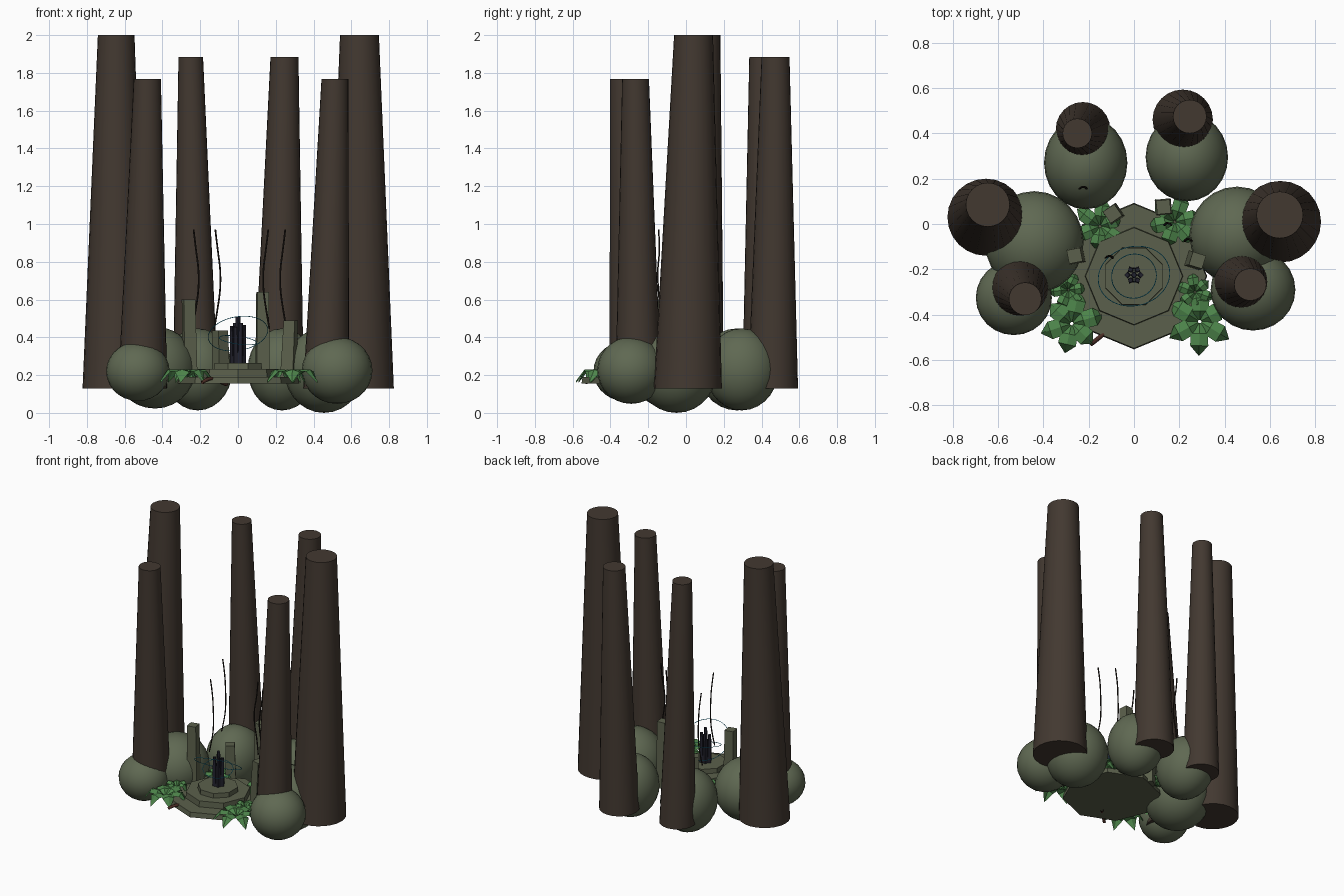
import bpy, bmesh, math, random
from mathutils import Vector, Matrix, Euler

random.seed(4)
if "Cube" in bpy.data.objects:
    bpy.data.objects.remove(bpy.data.objects["Cube"])


def material(name, color):
    m = bpy.data.materials.new(name)
    m.use_nodes = True
    m.diffuse_color = (*color, 1)
    m.node_tree.nodes["Principled BSDF"].inputs["Base Color"].default_value = (*color, 1)
    return m


BARK = material("dark bark", (0.055, 0.040, 0.030))
MOSS = material("mossy rock", (0.115, 0.140, 0.085))
STONE = material("carved stone", (0.105, 0.118, 0.072))
LEAF = material("leaf green", (0.075, 0.235, 0.070))
OBSIDIAN = material("obsidian", (0.015, 0.015, 0.025))
GLOW = material("cyan glow", (0.01, 0.36, 0.62))
VINE = material("dark vine", (0.018, 0.013, 0.010))
ROOT = material("reddish root", (0.075, 0.028, 0.020))


def finish(name, bm, mat, smooth=False):
    bmesh.ops.recalc_face_normals(bm, faces=bm.faces)
    me = bpy.data.meshes.new(name)
    bm.to_mesh(me)
    bm.free()
    me.materials.append(mat)
    if smooth:
        me.polygons.foreach_set("use_smooth", [True] * len(me.polygons))
        me.set_sharp_from_angle(angle=math.radians(40))
    ob = bpy.data.objects.new(name, me)
    bpy.context.collection.objects.link(ob)
    return ob


def column(name, base, top, r1, r2, sides, mat, turn=0.0, smooth=False):
    """Tapered prism leaning from base to top, with level end caps."""
    base, top = Vector(base), Vector(top)
    bm = bmesh.new()
    bmesh.ops.create_cone(bm, cap_ends=True, segments=sides, radius1=r1, radius2=r2,
                          depth=2, matrix=Matrix.Rotation(turn, 4, "Z"))
    for v in bm.verts:
        end = top if v.co.z > 0 else base
        v.co = Vector((v.co.x, v.co.y, 0)) + end
    return finish(name, bm, mat, smooth)


def tube(name, points, radius, mat, cyclic=False):
    cu = bpy.data.curves.new(name, "CURVE")
    cu.dimensions = "3D"
    cu.bevel_depth = radius
    cu.bevel_resolution = 1
    cu.resolution_u = 6
    sp = cu.splines.new("NURBS")
    sp.points.add(len(points) - 1)
    for p, co in zip(sp.points, points):
        p.co = (*co, 1)
    sp.use_endpoint_u = not cyclic
    sp.use_cyclic_u = cyclic
    sp.order_u = 3
    cu.materials.append(mat)
    ob = bpy.data.objects.new(name, cu)
    bpy.context.collection.objects.link(ob)
    return ob


# Tree trunks: base x, y, radius, then top x, y, radius, height
trunks = {
    "right_large": (-.653, .03, .17, -.645, .085, .097, 2.0),
    "left_large": (.645, .01, .18, .643, .04, .103, 2.0),
    "right_front": (-.505, -.275, .13, -.48, -.33, .072, 1.767),
    "left_front": (.467, -.252, .122, .513, -.267, .071, 1.767),
    "right_back": (-.225, .418, .12, -.25, .40, .065, 1.884),
    "left_back": (.215, .46, .133, .246, .474, .074, 1.884),
}
for side, (bx, by, r1, tx, ty, r2, h) in trunks.items():
    column("trunk_" + side, (bx, by, .13), (tx, ty, h), r1, r2, 24, BARK, smooth=True)

# Mossy boulders: centre, then radii
boulders = {
    "right_large": ((-.44, -.08, .24), (.218, .225, .217)),
    "left_large": ((.455, -.05, .225), (.21, .215, .225)),
    "right_front": ((-.53, -.325, .22), (.168, .165, .157)),
    "left_front": ((.525, -.29, .225), (.187, .18, .177)),
    "right_back": ((-.213, .27, .23), (.184, .205, .217)),
    "left_back": ((.233, .295, .23), (.182, .195, .217)),
}
for side, (centre, radii) in boulders.items():
    bm = bmesh.new()
    bmesh.ops.create_uvsphere(bm, u_segments=24, v_segments=14, radius=1,
                              matrix=Matrix.LocRotScale(Vector(centre), None, Vector(radii)))
    finish("boulder_" + side, bm, MOSS, True)

# Stepped octagonal altar
CY = -.23
EIGHTH = math.pi / 8
for name, r, z0, z1, turn in (("altar_base", .323, .155, .19, 0),
                              ("altar_step", .217, .185, .232, 0),
                              ("altar_top", .137, .23, .265, EIGHTH)):
    column(name, (0, CY, z0), (0, CY, z1), r, r * .985, 8, STONE, turn)

# Broken standing stones behind the altar
stones = ((-.255, -.14, -.262, .60, .2), (-.09, .045, -.095, .435, .6),
          (.13, .075, .13, .64, .1), (.265, -.16, .28, .49, -.3))
for i, (x, y, tx, h, turn) in enumerate(stones):
    column(f"standing_stone_{i + 1}", (x, y, .16), (tx, y, h), .05, .043, 4,
           STONE, math.pi / 4 + turn)

# Cluster of obsidian shards
for i in range(7):
    a = i * math.tau / 6
    d = .027 if i < 6 else 0
    x, y = d * math.cos(a), CY + .005 + d * math.sin(a)
    column(f"shard_{i + 1}", (x, y, .262), (x * 1.15, y, random.uniform(.45, .515)),
           .016, .012, 4, OBSIDIAN, a)

# Thin floating rings
for name, r, z, tilt in (("outer_ring", .16, .42, (-34, -10, 0)),
                         ("inner_ring", .10, .385, (12, 8, 0))):
    rot = Euler([math.radians(t) for t in tilt]).to_matrix()
    pts = [Vector((0, CY, z)) + rot @ Vector((r * math.cos(a), r * math.sin(a), 0))
           for a in (k * math.tau / 32 for k in range(32))]
    tube(name, pts, .0018, GLOW, True)

# Hanging vines
for i, (x, y, bow) in enumerate(((-.235, .16, .03), (-.12, -.145, .03),
                                 (.16, 0, -.03), (.25, -.07, -.03))):
    pts = [(x + bow * k, y + .008 * math.sin(j * 2), .97 - .105 * j)
           for j, k in enumerate((0, .4, .9, .9, .4, -.2))]
    tube(f"vine_{i + 1}", pts, .0045, VINE)

# Root creeping along the altar edge
tube("root", [(-.19, -.53, .16), (-.15, -.50, .19), (-.11, -.46, .17), (-.06, -.40, .15)],
     .01, ROOT)


# Leafy plants: each leaf is a folded blade that rises and then droops
def plant(name, x, y, z, size, count, turn):
    bm = bmesh.new()
    profile = ((.05, .10, 0), (.35, .62, .03), (.7, .66, .03), (1, .0, -.03))
    for i in range(count):
        a = turn + i * math.tau / count
        length = size * random.uniform(.85, 1.1)
        rot = Matrix.Rotation(a, 3, "Z")
        rows = []
        for t, w, dz in profile:
            half = w * size * .42
            rows.append([bm.verts.new(Vector((x, y, z)) + rot @ Vector((t * length, s * half, dz - drop)))
                         for s, drop in ((-1, .012), (0, 0), (1, .012))])
        for lo, hi in zip(rows, rows[1:]):
            for j in range(2):
                bm.faces.new((lo[j], lo[j + 1], hi[j + 1], hi[j]))
    finish(name, bm, LEAF)


for name, x, y, size, turn in (("right_front", -.275, -.44, .145, .3),
                               ("left_front", .29, -.43, .145, .5),
                               ("right_side", -.29, -.29, .09, .1),
                               ("left_side", .27, -.30, .09, .7),
                               ("right_back", -.15, -.01, .12, .4),
                               ("left_back", .18, .01, .125, .2)):
    plant("plant_" + name, x, y, .2, size, 6, turn)
